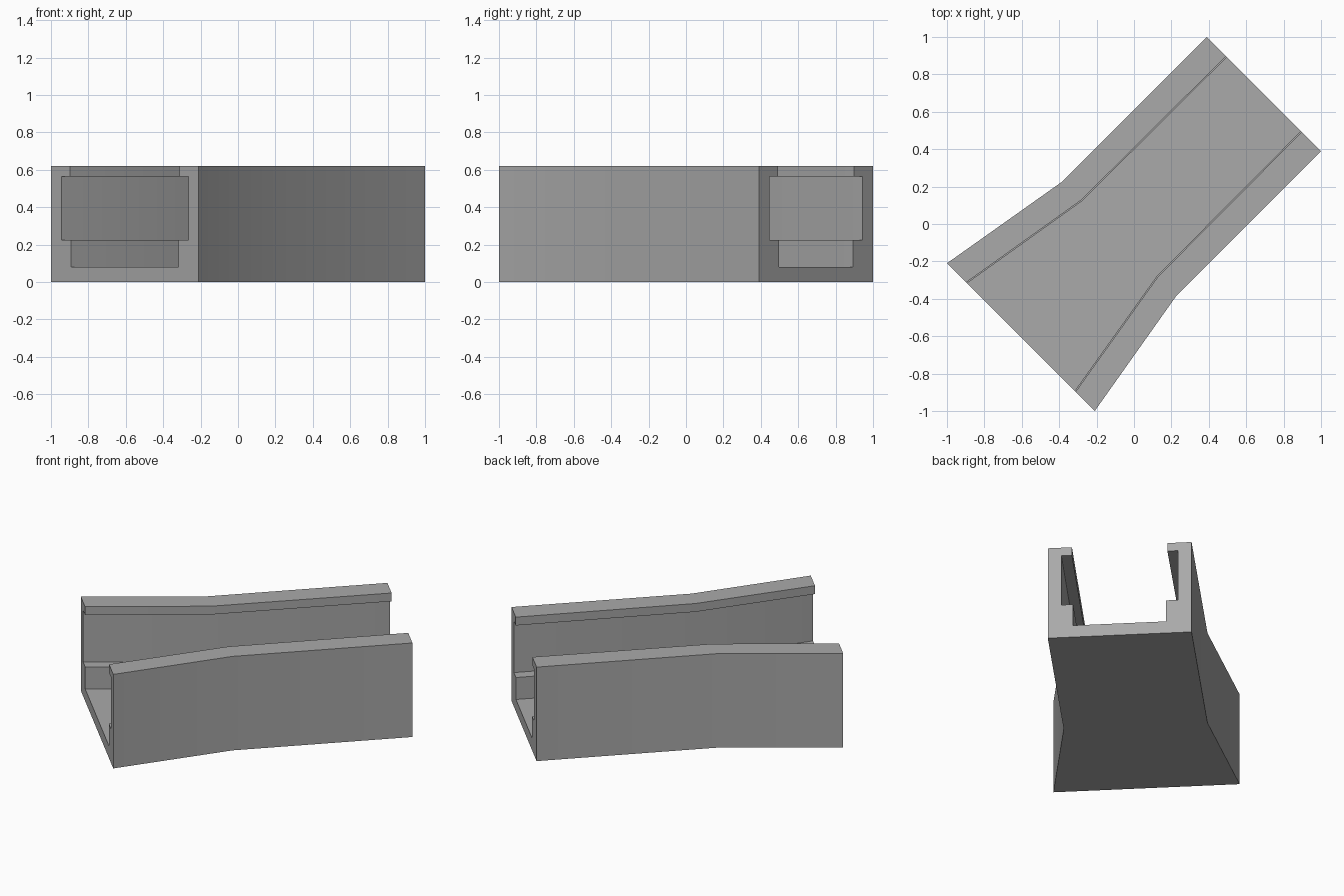
import bpy
import bmesh
import math

cube = bpy.data.objects.get("Cube")
if cube:
    bpy.data.objects.remove(cube)

grey = bpy.data.materials.new("plain grey")
grey.use_nodes = True
colour = (0.4, 0.4, 0.4, 1)
grey.diffuse_color = colour
grey.node_tree.nodes["Principled BSDF"].inputs["Base Color"].default_value = colour

HEIGHT, LIP, LEDGE, FLOOR = 0.62, 0.565, 0.225, 0.08

# Stations along the diagonal axis: position, then half widths of
# the outer wall, lip, groove and ledge
STATIONS = [
    (-1.21, 0.79, 0.585, 0.68, 0.575),
    (-0.155, 0.61, 0.41, 0.50, 0.40),
    (1.39, 0.61, 0.405, 0.495, 0.395),
]


def channel_section(outer, lip, groove, ledge):
    """Closed outline of the grooved channel, mirrored about its middle."""
    half = [(outer, 0), (outer, HEIGHT), (lip, HEIGHT), (lip, LIP),
            (groove, LIP), (groove, LEDGE), (ledge, LEDGE), (ledge, FLOOR)]
    return half + [(-d, z) for d, z in reversed(half)]


# Loft the channel through the stations and cap both ends
bm = bmesh.new()
rings = []
for along, *widths in STATIONS:
    rings.append([bm.verts.new(((along + d) / 2, (along - d) / 2, z))
                  for d, z in channel_section(*widths)])
for a, b in zip(rings, rings[1:]):
    for i in range(len(a)):
        j = (i + 1) % len(a)
        bm.faces.new((a[i], a[j], b[j], b[i]))
bm.faces.new(rings[0])
bm.faces.new(rings[-1])
bmesh.ops.recalc_face_normals(bm, faces=bm.faces)

mesh = bpy.data.meshes.new("flared_channel")
bm.to_mesh(mesh)
bm.free()
mesh.materials.append(grey)
channel = bpy.data.objects.new("flared_channel", mesh)
bpy.context.collection.objects.link(channel)
bpy.context.view_layer.objects.active = channel
channel.select_set(True)
bpy.ops.object.shade_smooth_by_angle(angle=math.radians(30))
